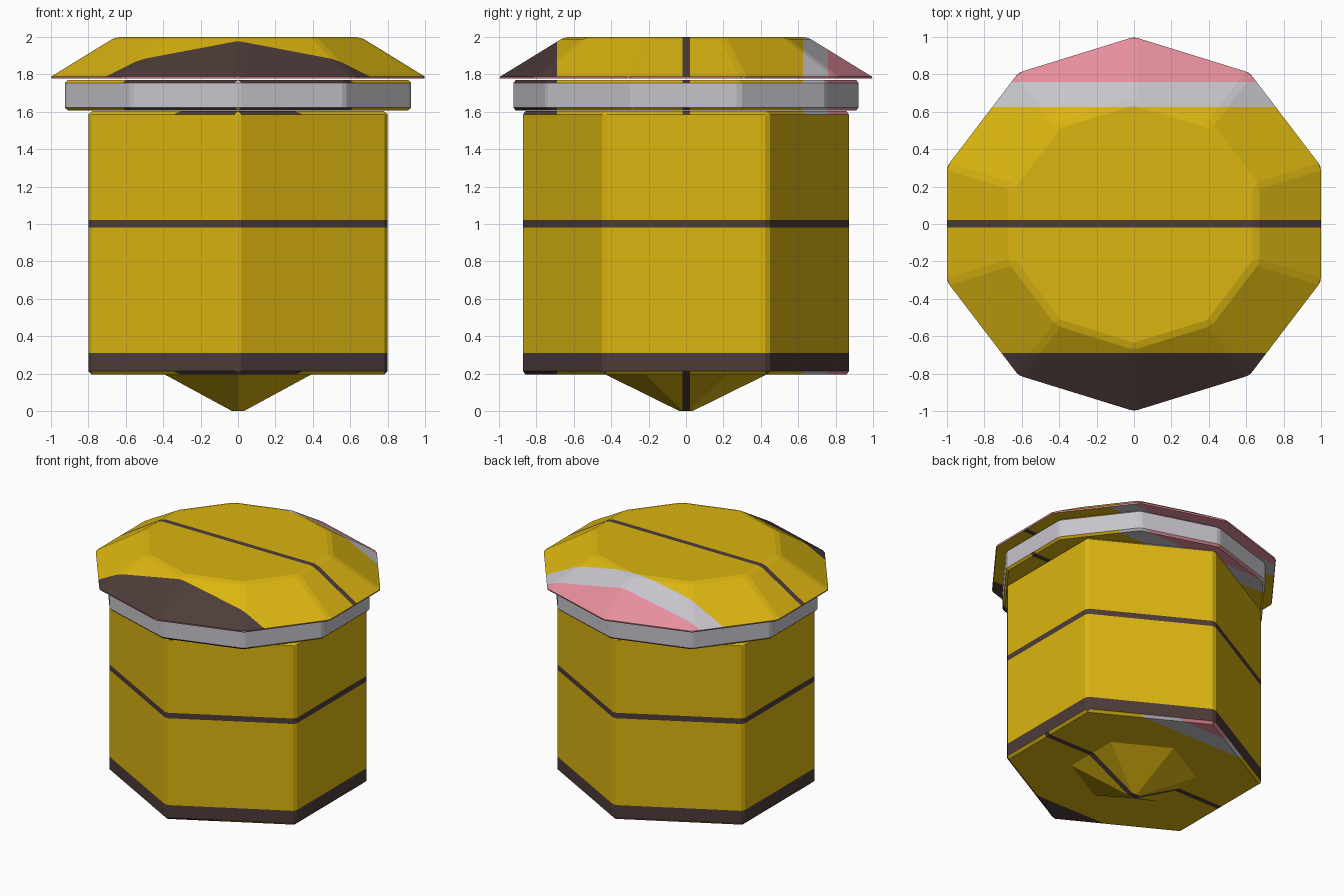
import bpy, bmesh, math
from mathutils import Vector

if "Cube" in bpy.data.objects:
    bpy.data.objects.remove(bpy.data.objects["Cube"])


def srgb(r, g, b):
    f = lambda c: c / 12.92 if c <= 0.04045 else ((c + 0.055) / 1.055) ** 2.4
    return [f(c / 255) for c in (r, g, b)] + [1.0]


materials = []
for name, rgb in (("yellow", (219, 181, 16)), ("dark_brown", (77, 60, 57)),
                  ("pale_grey", (198, 196, 203)), ("pink", (229, 143, 156))):
    m = bpy.data.materials.new(name)
    m.diffuse_color = srgb(*rgb)
    m.use_nodes = True
    m.node_tree.nodes["Principled BSDF"].inputs["Base Color"].default_value = m.diffuse_color
    materials.append(m)

STRETCH_X = 1.05
CUTS = (-0.69, -0.02, 0.022, 0.625, 0.76)   # band limits along y on level faces


def colour(t):
    """Band colour for a position t from -1 to 1 (y, or height minus one)."""
    if t < CUTS[0] or CUTS[1] < t < CUTS[2]:
        return 1
    return 0 if t < CUTS[3] else 2 if t < CUTS[4] else 3


def prism(name, sides, r_low, r_high, z_low, z_high, bevel):
    bm = bmesh.new()
    rings = []
    for r, z in ((r_low, z_low), (r_high, z_high)):
        # first corner points to the front
        angles = [-math.pi / 2 + 2 * math.pi * i / sides for i in range(sides)]
        rings.append([bm.verts.new((r * math.cos(a), r * math.sin(a), z)) for a in angles])
    low, high = rings
    bm.faces.new(low[::-1])
    bm.faces.new(high)
    for i in range(sides):
        j = (i + 1) % sides
        bm.faces.new((low[i], low[j], high[j], high[i]))
    if bevel:
        bmesh.ops.bevel(bm, geom=bm.edges[:], offset=bevel, segments=1,
                        affect='EDGES', profile=0.5)
    bmesh.ops.scale(bm, vec=(STRETCH_X, 1, 1), verts=bm.verts)
    bm.normal_update()

    # cut the colour borders: along y on level faces, along height on upright ones
    def cut(level, co, no):
        faces = [f for f in bm.faces if (abs(f.normal.z) > 0.6) == level]
        geom = faces + list({e for f in faces for e in f.edges}) \
            + list({v for f in faces for v in f.verts})
        bmesh.ops.bisect_plane(bm, geom=geom, plane_co=co, plane_no=no, dist=1e-5)
        bm.normal_update()

    for c in CUTS:
        cut(True, Vector((0, c, 0)), Vector((0, 1, 0)))
    for c in CUTS[:3]:
        cut(False, Vector((0, 0, 1 + c)), Vector((0, 0, 1)))
    for f in bm.faces:
        mid = f.calc_center_median()
        f.material_index = colour(mid.y if abs(f.normal.z) > 0.6 else mid.z - 1)
        f.smooth = False

    mesh = bpy.data.meshes.new(name)
    bm.to_mesh(mesh)
    bm.free()
    for m in materials:
        mesh.materials.append(m)
    ob = bpy.data.objects.new(name, mesh)
    bpy.context.collection.objects.link(ob)
    return ob


prism("bottom_point", 6, 0.035, 0.44, 0.0, 0.2, 0)        # small tip underneath
prism("body", 6, 0.88, 0.88, 0.195, 1.603, 0.018)         # six-sided body
prism("collar", 10, 0.926, 0.926, 1.607, 1.77, 0.015)     # ten-sided grey ring
prism("cap", 10, 1.018, 0.655, 1.777, 2.0, 0.02)          # sloped ten-sided lid
